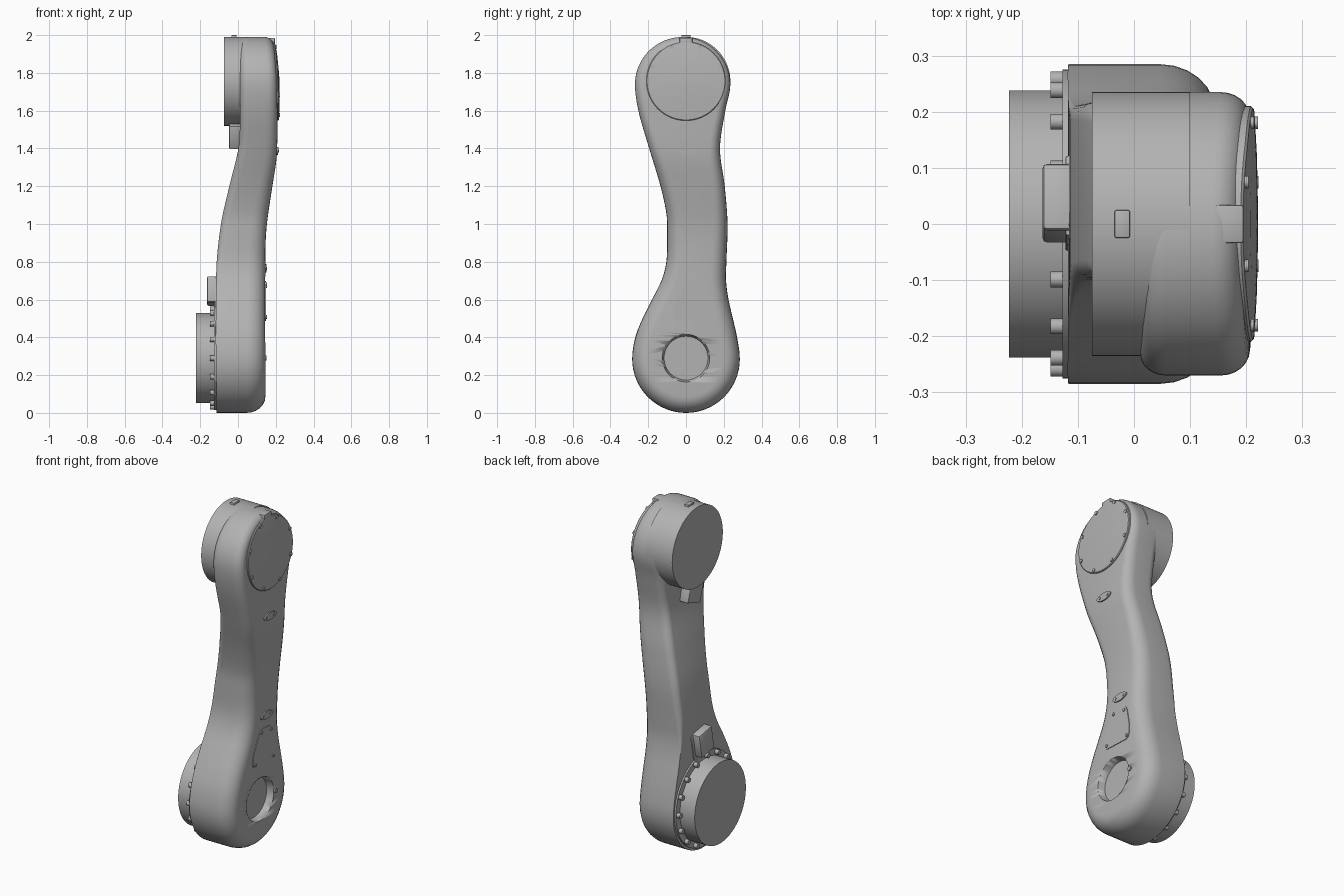
import bpy, bmesh, math
from math import sin, cos, pi
from mathutils import Matrix, Vector

if "Cube" in bpy.data.objects:
    bpy.data.objects.remove(bpy.data.objects["Cube"])


def make_material(name, rgb):
    mat = bpy.data.materials.new(name)
    mat.use_nodes = True
    mat.diffuse_color = (*rgb, 1)
    mat.node_tree.nodes["Principled BSDF"].inputs["Base Color"].default_value = (*rgb, 1)
    return mat


GREY = make_material("machined grey", (0.45, 0.45, 0.45))


def finish(name, bm, angle=35):
    bmesh.ops.recalc_face_normals(bm, faces=bm.faces)
    mesh = bpy.data.meshes.new(name)
    bm.to_mesh(mesh)
    bm.free()
    mesh.materials.append(GREY)
    obj = bpy.data.objects.new(name, mesh)
    bpy.context.collection.objects.link(obj)
    bpy.ops.object.select_all(action='DESELECT')
    obj.select_set(True)
    bpy.context.view_layer.objects.active = obj
    bpy.ops.object.shade_smooth_by_angle(angle=math.radians(angle))
    return obj


def curve(keys):
    """Smooth function through (position, value) keys, level at both ends."""
    def value(t):
        t = min(max(t, keys[0][0]), keys[-1][0])
        k = 0
        while k < len(keys) - 2 and t > keys[k + 1][0]:
            k += 1

        def slope(i):
            if i in (0, len(keys) - 1):
                return 0
            return (keys[i + 1][1] - keys[i - 1][1]) / (keys[i + 1][0] - keys[i - 1][0])
        (a, p), (b, q) = keys[k], keys[k + 1]
        h, u = b - a, (t - a) / (b - a)
        return (p * (1 + 2 * u) * (1 - u) ** 2 + q * u * u * (3 - 2 * u)
                + h * slope(k) * u * (1 - u) ** 2 - h * slope(k + 1) * u * u * (1 - u))
    return value


# Arm shape: side edges, outer and inner faces, and edge rounding along the height
low_edge = curve([(.285, -.285), (.4, -.268), (.5, -.23), (.6, -.18), (.7, -.13), (.8, -.104),
                  (.95, -.1), (1.05, -.103), (1.2, -.135), (1.4, -.195), (1.6, -.252), (1.74, -.27)])
high_edge = curve([(.285, .285), (.4, .27), (.5, .248), (.6, .225), (.7, .212), (.8, .214),
                   (1, .22), (1.2, .205), (1.4, .18), (1.6, .208), (1.74, .235)])
outer = curve([(0, .145), (.85, .145), (1, .153), (1.2, .182), (1.36, .205),
               (1.6, .208), (1.75, .205), (1.9, .195), (1.99, .185)])
inner = curve([(0, -.115), (.75, -.115), (1, -.09), (1.2, -.046), (1.4, .002), (1.55, .01), (2, .01)])
outer_round = curve([(0, .1), (.8, .09), (1.5, .06), (2, .045)])
inner_round = curve([(0, .003), (.6, .003), (.9, .04), (2, .045)])


def side(s):
    """One edge of the arm, bottom to top, as (y, z) points."""
    edge = high_edge if s > 0 else low_edge
    n = 16
    pts = [(s * .285 * sin(a), .285 - .285 * cos(a)) for a in (pi / 2 * i / n for i in range(n))]
    pts += [(edge(z), z) for z in (.285 + 1.455 * i / 48 for i in range(48))]
    pts += [(-.0175 + s * .2525 * cos(a), 1.74 + .25 * sin(a)) for a in (pi / 2 * i / n for i in range(n + 1))]
    return pts


def build_arm():
    right, left = side(1), side(-1)
    loop = right + left[-2:0:-1]
    count, m = len(loop), len(right)
    bm = bmesh.new()
    steps = [i / 6 * pi / 2 for i in range(7)]
    sections = [(False, a) for a in steps] + [(True, a) for a in reversed(steps)]
    rings = []
    for is_outer, a in sections:
        ring = []
        for i, (y, z) in enumerate(loop):
            before, after = loop[i - 1], loop[(i + 1) % count]
            d = Vector((after[0] - before[0], after[1] - before[1])).normalized()
            radius = outer_round(z) if is_outer else inner_round(z)
            inset = radius * (1 - sin(a)) * .85
            y2, z2 = y - d.y * inset, z + d.x * inset
            drop = radius * (1 - cos(a))
            x = outer(z2) - drop if is_outer else inner(z2) + drop
            ring.append(bm.verts.new((x, y2, z2)))
        rings.append(ring)
    for lo, hi in zip(rings, rings[1:]):
        for i in range(count):
            j = (i + 1) % count
            bm.faces.new((lo[i], lo[j], hi[j], hi[i]))
    # Ladder of strips closes each broad face
    for ring in (rings[0], rings[-1]):
        for i in range(m - 1):
            quad = [ring[i], ring[i + 1], ring[-i - 1], ring[-i]] if i else [ring[0], ring[1], ring[-1]]
            bm.faces.new(list(dict.fromkeys(quad)))
    return finish("arm_body", bm)


def cylinder(name, x0, x1, y, z, r, r_end=None, sides=64):
    """Cylinder or cone along x from x0 to x1."""
    bm = bmesh.new()
    place = Matrix.Translation(((x0 + x1) / 2, y, z)) @ Matrix.Rotation(pi / 2, 4, 'Y')
    bmesh.ops.create_cone(bm, cap_ends=True, segments=sides, radius1=r, radius2=r_end or r,
                          depth=x1 - x0, matrix=place)
    return finish(name, bm)


def box(name, centre, size, tilt=0, bevel=.008):
    bm = bmesh.new()
    place = Matrix.Translation(centre) @ Matrix.Rotation(math.radians(tilt), 4, 'X') @ Matrix.Diagonal((*size, 1))
    bmesh.ops.create_cube(bm, size=1, matrix=place)
    bmesh.ops.bevel(bm, geom=bm.edges[:], offset=bevel, segments=2, profile=.5, affect='EDGES')
    return finish(name, bm)


def plate(name, points, thickness):
    """Thin plate that follows the outer face of the arm."""
    bm = bmesh.new()
    base = [bm.verts.new((outer(z) - .01, y, z)) for y, z in points]
    face = bm.faces.new(base)
    out = bmesh.ops.extrude_face_region(bm, geom=[face])
    for v in [g for g in out["geom"] if isinstance(g, bmesh.types.BMVert)]:
        v.co.x += .01 + thickness
    return finish(name, bm)


def rounded(corners, r, steps=5):
    """Outline with each corner softened by a small curve."""
    pts = []
    for i, c in enumerate(corners):
        c, p, q = Vector(c), Vector(corners[i - 1]), Vector(corners[(i + 1) % len(corners)])
        a, b = c + (p - c).normalized() * r, c + (q - c).normalized() * r
        pts += [a.lerp(c, k / steps).lerp(c.lerp(b, k / steps), k / steps) for k in range(steps + 1)]
    return [tuple(p) for p in pts]


arm = build_arm()

# Round recess in the lower outer face
cutter = cylinder("recess_cutter", .105, .165, 0, .29, .116, .131)
cutter.hide_render = True
cutter.hide_set(True)
cut = arm.modifiers.new("recess", 'BOOLEAN')
cut.object = cutter
cut.operation = 'DIFFERENCE'
cut.solver = 'EXACT'
cylinder("recess_stud", .13, .152, .138, .29, .013, sides=16)

# Lower joint with its ring of bolts
cylinder("lower_flange", -.127, -.1, 0, .29, .275, sides=96)
cylinder("lower_joint", -.223, -.11, 0, .29, .238, sides=96)
for i in range(16):
    a = 2 * pi * i / 16
    cylinder("flange_bolt", -.149, -.12, .258 * cos(a), .29 + .258 * sin(a), .014, sides=16)

# Upper joint
cylinder("upper_joint", -.075, .1, 0, 1.755, .235, sides=96)

# Domed cover on the upper outer face
bm = bmesh.new()
rows = []
for r, lift in ((.21, -.03), (.21, .004), (.206, .008), (.14, .012), (.07, .014), (.02, .015)):
    rows.append([])
    for i in range(64):
        a = 2 * pi * i / 64
        z = 1.757 + r * sin(a)
        rows[-1].append(bm.verts.new((outer(z) + lift, r * cos(a), z)))
for lo, hi in zip(rows, rows[1:]):
    for i in range(64):
        bm.faces.new((lo[i - 1], lo[i], hi[i], hi[i - 1]))
bm.faces.new(rows[-1])
bm.faces.new(rows[0])
finish("upper_cover", bm)
for i in range(8):
    a = pi / 4 * (i + .5)
    y, z = .195 * cos(a), 1.757 + .195 * sin(a)
    cylinder("cover_bolt", outer(z) - .01, outer(z) + .014, y, z, .011, sides=12)

# Access panel with corner screws
panel = [(-.072, .492), (.13, .484), (.137, .56), (.112, .692), (.0, .7), (-.068, .57)]
plate("access_panel", rounded(panel, .03), .004)
for y, z in ((-.05, .51), (.115, .505), (.095, .67), (.008, .68)):
    cylinder("panel_screw", .14, .153, y, z, .009, sides=12)

# Small lens-shaped badges, each with two screws
for y, z in ((.058, .765), (0, 1.386)):
    lens = [(y + .057 * cos(a), z + .022 * sin(a) * (.75 + .25 * abs(sin(a))))
            for a in (2 * pi * i / 32 for i in range(32))]
    plate("lens_badge", lens, .007)
    for dy in (-.032, .032):
        cylinder("badge_screw", outer(z), outer(z) + .01, y + dy, z, .008, sides=12)

# Cable connectors on the inner side
box("lower_connector", (-.13, .037, .645), (.066, .12, .14), -10)
box("lower_connector_base", (-.112, .037, .625), (.02, .145, .16), -10, .004)
box("upper_connector", (-.012, -.03, 1.475), (.07, .125, .13), 18)

# Tabs on the top
box("cover_tab", (.17, 0, 1.963), (.05, .068, .046), bevel=.004)
box("top_lug", (-.021, 0, 1.985), (.028, .05, .03), bevel=.004)
